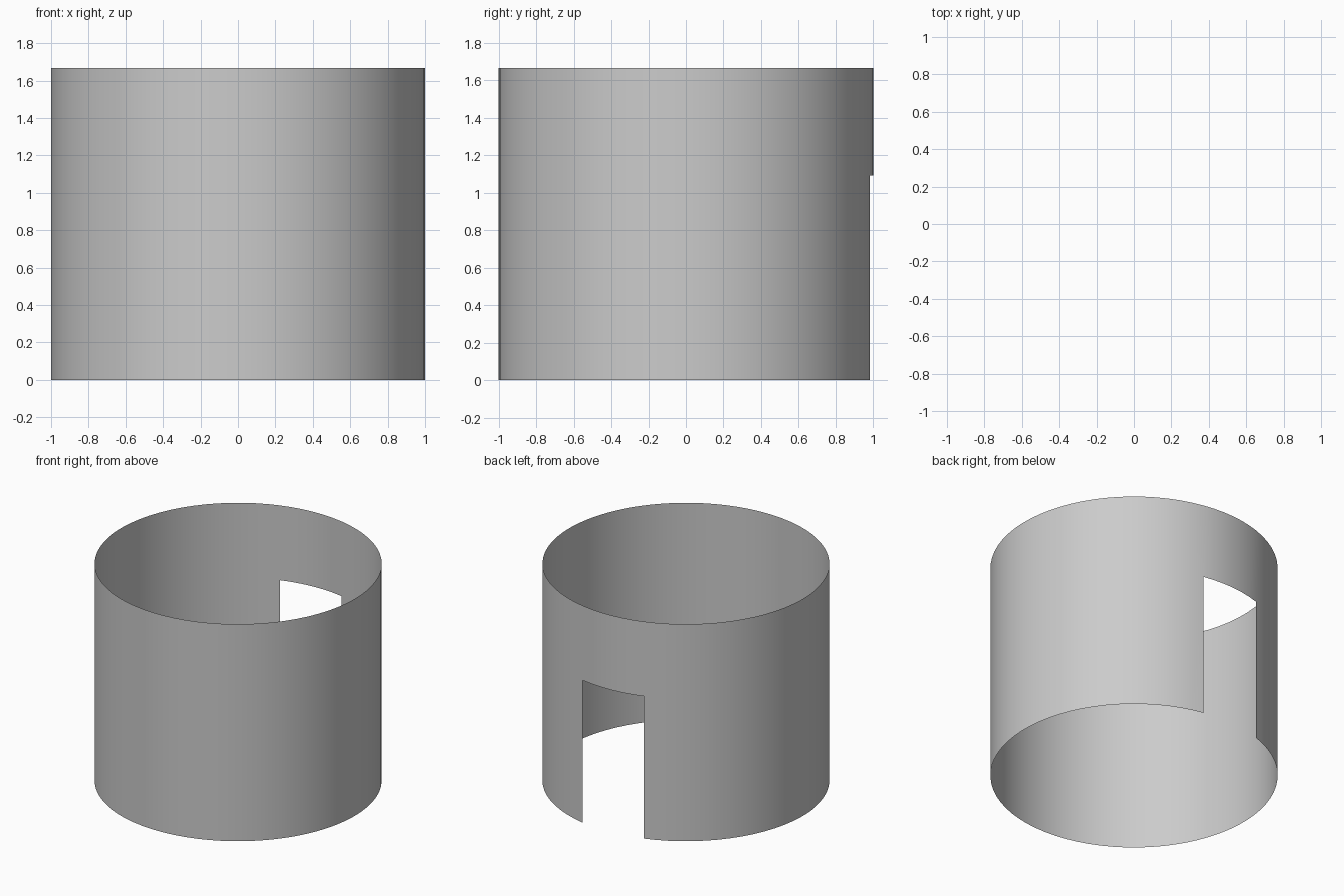
import bpy, bmesh
from math import sin, cos, radians

if "Cube" in bpy.data.objects:
    bpy.data.objects.remove(bpy.data.objects["Cube"])

RADIUS, HEIGHT, DOOR_TOP = 1.0, 1.667, 1.093
# doorway edges, in degrees from the back (+y) towards +x
DOOR_A, DOOR_B = -17.95, 11.05
DOOR_STEPS, WALL_STEPS = 6, 66

# angles round the ring: doorway columns first, then the solid wall
angles = [DOOR_A + (DOOR_B - DOOR_A) * i / DOOR_STEPS for i in range(DOOR_STEPS)]
angles += [DOOR_B + (360 - DOOR_B + DOOR_A) * i / WALL_STEPS for i in range(WALL_STEPS)]

bm = bmesh.new()


def ring(z):
    return [bm.verts.new((RADIUS * sin(radians(a)), RADIUS * cos(radians(a)), z))
            for a in angles]


bottom, lintel, top = ring(0), ring(DOOR_TOP), ring(HEIGHT)
n = len(angles)


def band(low, high, start):
    for i in range(start, n):
        j = (i + 1) % n
        bm.faces.new((low[j], low[i], high[i], high[j]))


# full band above the doorway, open band beside it
band(lintel, top, 0)
band(bottom, lintel, DOOR_STEPS)
bmesh.ops.delete(bm, geom=[v for v in bm.verts if not v.link_faces], context='VERTS')

mesh = bpy.data.meshes.new("round_wall")
bm.to_mesh(mesh)
bm.free()
wall = bpy.data.objects.new("round_wall", mesh)
bpy.context.collection.objects.link(wall)

# smooth curved wall
for p in mesh.polygons:
    p.use_smooth = True
